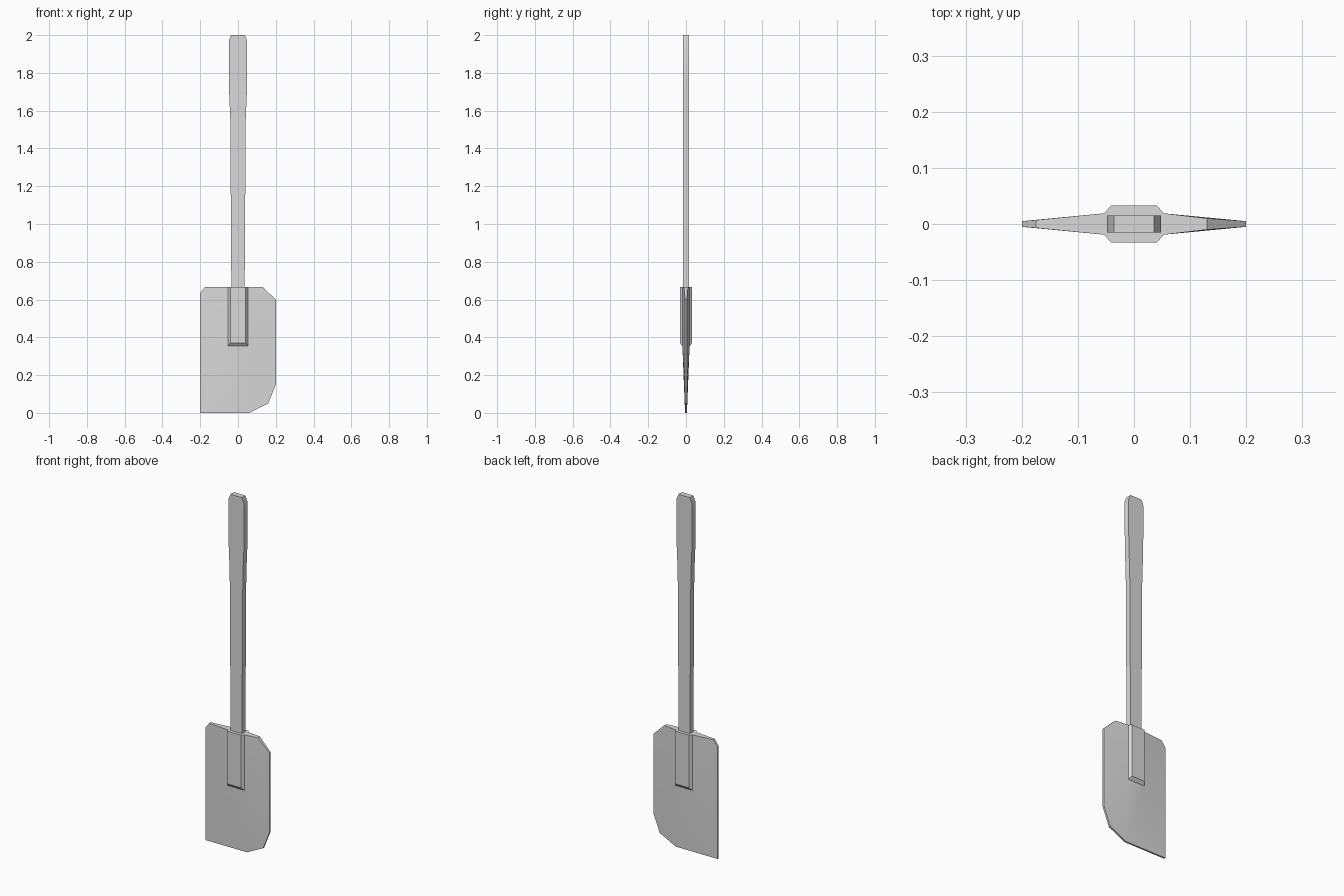
import bpy
import bmesh
import math

cube = bpy.data.objects.get("Cube")
if cube:
    bpy.data.objects.remove(cube, do_unlink=True)

grey = bpy.data.materials.new("plain grey")
grey.use_nodes = True
colour = (0.7, 0.7, 0.7, 1)
grey.diffuse_color = colour
grey.node_tree.nodes["Principled BSDF"].inputs["Base Color"].default_value = colour


def finish(name, bm):
    bmesh.ops.recalc_face_normals(bm, faces=bm.faces)
    mesh = bpy.data.meshes.new(name)
    bm.to_mesh(mesh)
    bm.free()
    mesh.materials.append(grey)
    obj = bpy.data.objects.new(name, mesh)
    bpy.context.collection.objects.link(obj)
    bpy.ops.object.select_all(action="DESELECT")
    obj.select_set(True)
    bpy.context.view_layer.objects.active = obj
    bpy.ops.object.shade_smooth_by_angle(angle=math.radians(30))


# Blade with a raised socket: (x, z, half thickness)
TOP = 0.667
EDGE = 0.005
outline = [(-0.2, 0, EDGE), (0.06, 0, EDGE), (0.16, 0.05, EDGE), (0.2, 0.15, EDGE),
           (0.2, 0.6, EDGE), (0.13, TOP, 0.01), (-0.175, TOP, 0.007), (-0.2, 0.635, EDGE)]


def socket_ring(x, bottom, y):
    return [(-x, TOP, y), (-x, bottom, y), (x, bottom, y), (x, TOP, y)]


foot = socket_ring(0.053, 0.353, 0.019)
plateau = socket_ring(0.041, 0.37, 0.033)

bm = bmesh.new()
sides = []
for s in (-1, 1):
    o, f, p = [[bm.verts.new((x, s * y, z)) for x, z, y in ring]
               for ring in (outline, foot, plateau)]
    # Cheek of the blade
    for face in ((f[0], o[6], o[7]), (f[0], o[7], o[0], f[1]), (f[1], o[0], o[1], f[2]),
                 (f[2], o[1], o[2]), (f[2], o[2], o[3]), (f[2], o[3], o[4], f[3]),
                 (f[3], o[4], o[5])):
        bm.faces.new(face)
    # Socket walls and its flat front
    for i in range(3):
        bm.faces.new((f[i], f[i + 1], p[i + 1], p[i]))
    bm.faces.new(p)
    sides.append((o, [o[6], f[0], p[0], p[3], f[3], o[5]]))

# Thin rim and the top end
(front, front_top), (back, back_top) = sides
for i in range(len(outline)):
    j = (i + 1) % len(outline)
    if i != 5:
        bm.faces.new((front[i], front[j], back[j], back[i]))
bm.faces.new(front_top + back_top[::-1])
finish("blade", bm)

# Flat handle that widens towards a chamfered top: (half width, z)
profile = [(0.035, 0.64), (0.041, 1.56), (0.047, 1.7), (0.048, 1.97), (0.036, 2.0)]
bm = bmesh.new()
rings = []
for x, z in profile:
    rings.append([bm.verts.new((a * x, b * 0.0155, z))
                  for a, b in ((-1, -1), (1, -1), (1, 1), (-1, 1))])
for low, high in zip(rings, rings[1:]):
    for i in range(4):
        j = (i + 1) % 4
        bm.faces.new((low[i], low[j], high[j], high[i]))
bm.faces.new(rings[0])
bm.faces.new(rings[-1])
finish("handle", bm)
